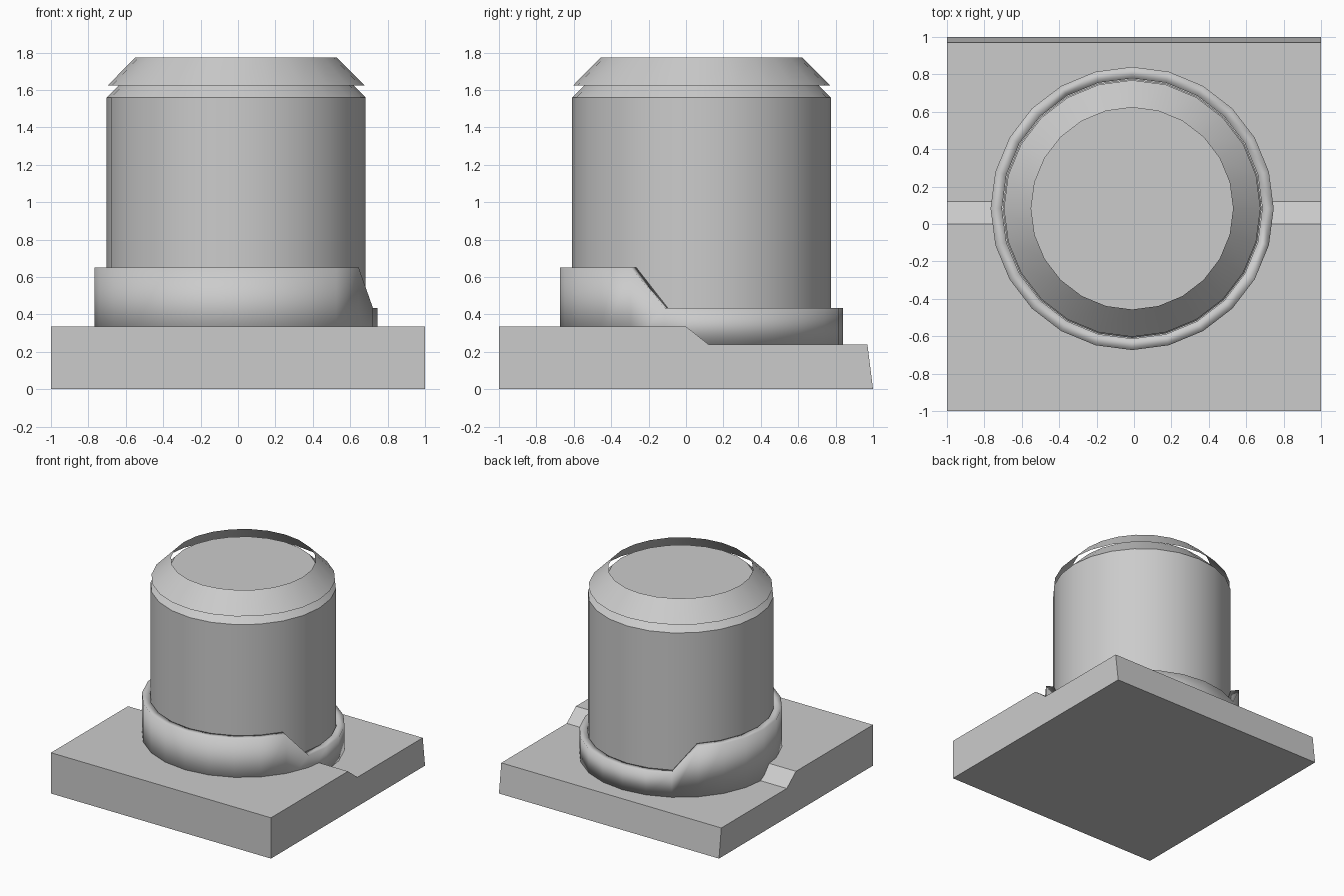
import bpy, bmesh
from math import cos, sin, tau, radians

if "Cube" in bpy.data.objects:
    bpy.data.objects.remove(bpy.data.objects["Cube"])

SIDES = 24
CX, CY = -0.01, 0.083


def finish(name, bm, smooth_angle=None, fix=True):
    if fix:
        bmesh.ops.recalc_face_normals(bm, faces=bm.faces)
    me = bpy.data.meshes.new(name)
    bm.to_mesh(me)
    bm.free()
    ob = bpy.data.objects.new(name, me)
    bpy.context.collection.objects.link(ob)
    if smooth_angle:
        bpy.ops.object.select_all(action='DESELECT')
        ob.select_set(True)
        bpy.context.view_layer.objects.active = ob
        bpy.ops.object.shade_smooth_by_angle(angle=radians(smooth_angle))
    return ob


def ring(bm, radius, height):
    """One loop of vertices; height may be a number or a function of the index."""
    h = height if callable(height) else (lambda i: height)
    return [bm.verts.new((CX + radius * cos(tau * i / SIDES),
                          CY + radius * sin(tau * i / SIDES), h(i)))
            for i in range(SIDES)]


def bridge(bm, a, b):
    for i in range(SIDES):
        j = (i + 1) % SIDES
        bm.faces.new((a[i], a[j], b[j], b[i]))


# Stepped base plate, profile in y-z extruded along x
bm = bmesh.new()
profile = [(-1, 0), (1, 0), (0.97, 0.24), (0.12, 0.24), (0, 0.335), (-1, 0.335)]
face = bm.faces.new([bm.verts.new((-1, y, z)) for y, z in profile])
ext = bmesh.ops.extrude_face_region(bm, geom=[face])
bmesh.ops.translate(bm, vec=(2, 0, 0),
                    verts=[v for v in ext['geom'] if isinstance(v, bmesh.types.BMVert)])
finish("base_plate", bm)

# Main drum with chamfered top
bm = bmesh.new()
loops = [ring(bm, r, z) for r, z in [(0.692, 0.24), (0.692, 1.56), (0.542, 1.71)]]
for a, b in zip(loops, loops[1:]):
    bridge(bm, a, b)
bm.faces.new(loops[0])
bm.faces.new(loops[-1])
finish("drum", bm, 30)

# Collar around the foot, lower over the back right part
bm = bmesh.new()
collar_top = lambda i: 0.435 if i <= 8 or i == SIDES - 1 else 0.65
loops = [ring(bm, r, h) for r, h in [(0.696, 0.24), (0.757, 0.24),
                                     (0.757, collar_top), (0.696, collar_top)]]
for k in range(4):
    bridge(bm, loops[k], loops[(k + 1) % 4])
finish("foot_collar", bm, 120)

# Thin open conical band floating over the chamfer
bm = bmesh.new()
bridge(bm, ring(bm, 0.686, 1.625), ring(bm, 0.54, 1.773))
finish("top_band", bm, 30, fix=False)
